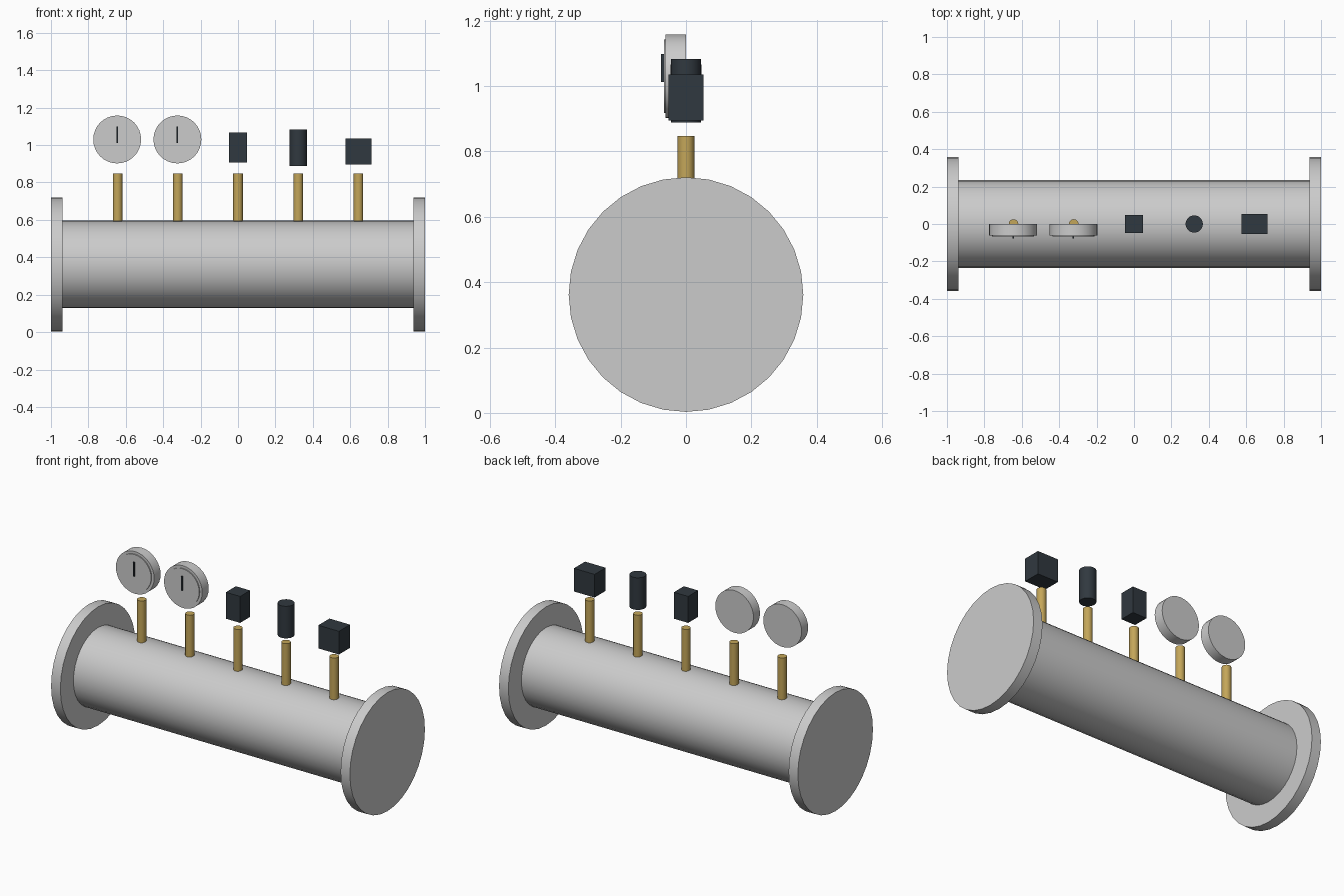
import bpy
import math

if "Cube" in bpy.data.objects:
    bpy.data.objects.remove(bpy.data.objects["Cube"])


def material(name, color):
    m = bpy.data.materials.new(name)
    m.diffuse_color = color
    m.use_nodes = True
    m.node_tree.nodes["Principled BSDF"].inputs["Base Color"].default_value = m.diffuse_color
    return m


BRASS = material("brass", (0.55, 0.38, 0.10, 1))
DARK = material("dark_plastic", (0.03, 0.04, 0.05, 1))


def finish(ob, name, mat):
    ob.name = name
    if mat:
        ob.data.materials.append(mat)
    return ob


def cylinder(name, loc, radius, depth, axis="Z", mat=None, sides=32):
    rot = {"X": (0, math.pi / 2, 0), "Y": (math.pi / 2, 0, 0), "Z": (0, 0, 0)}[axis]
    bpy.ops.mesh.primitive_cylinder_add(vertices=sides, radius=radius, depth=depth,
                                        location=loc, rotation=rot)
    bpy.ops.object.shade_smooth_by_angle(angle=math.radians(30))
    return finish(bpy.context.object, name, mat)


def box(name, loc, size, mat=None):
    bpy.ops.mesh.primitive_cube_add(size=1, location=loc)
    ob = bpy.context.object
    ob.scale = size
    bpy.ops.object.transform_apply(location=False, rotation=False, scale=True)
    return finish(ob, name, mat)


AXIS_Z = 0.362
SPACING = 0.322

# Main pipe with an end flange on each side
cylinder("manifold_pipe", (0, 0, AXIS_Z), 0.234, 1.9, "X")
for side, label in ((-1, "left"), (1, "right")):
    cylinder(f"{label}_flange", (side * 0.969, 0, AXIS_Z), 0.359, 0.062, "X")

# Row of brass stems rising from the pipe
for i in range(-2, 3):
    cylinder(f"stem_{i + 3}", (i * SPACING, 0, 0.716), 0.0255, 0.262, "Z", BRASS)

# Two dial gauges facing front
for n, i in enumerate((-2, -1), 1):
    x = i * SPACING - 0.002
    cylinder(f"gauge_{n}_body", (x, -0.031, 1.03), 0.128, 0.062, "Y")
    cylinder(f"gauge_{n}_dial", (x, -0.062, 1.03), 0.112, 0.012, "Y")
    box(f"gauge_{n}_needle", (x, -0.071, 1.055), (0.009, 0.011, 0.086), DARK)

# Three sensor heads
box("switch_head", (0, 0, 0.986), (0.095, 0.095, 0.16), DARK)
cylinder("transmitter_head", (SPACING, 0, 0.986), 0.046, 0.194, "Z", DARK)
box("junction_head", (2 * SPACING, 0, 0.965), (0.138, 0.106, 0.14), DARK)
